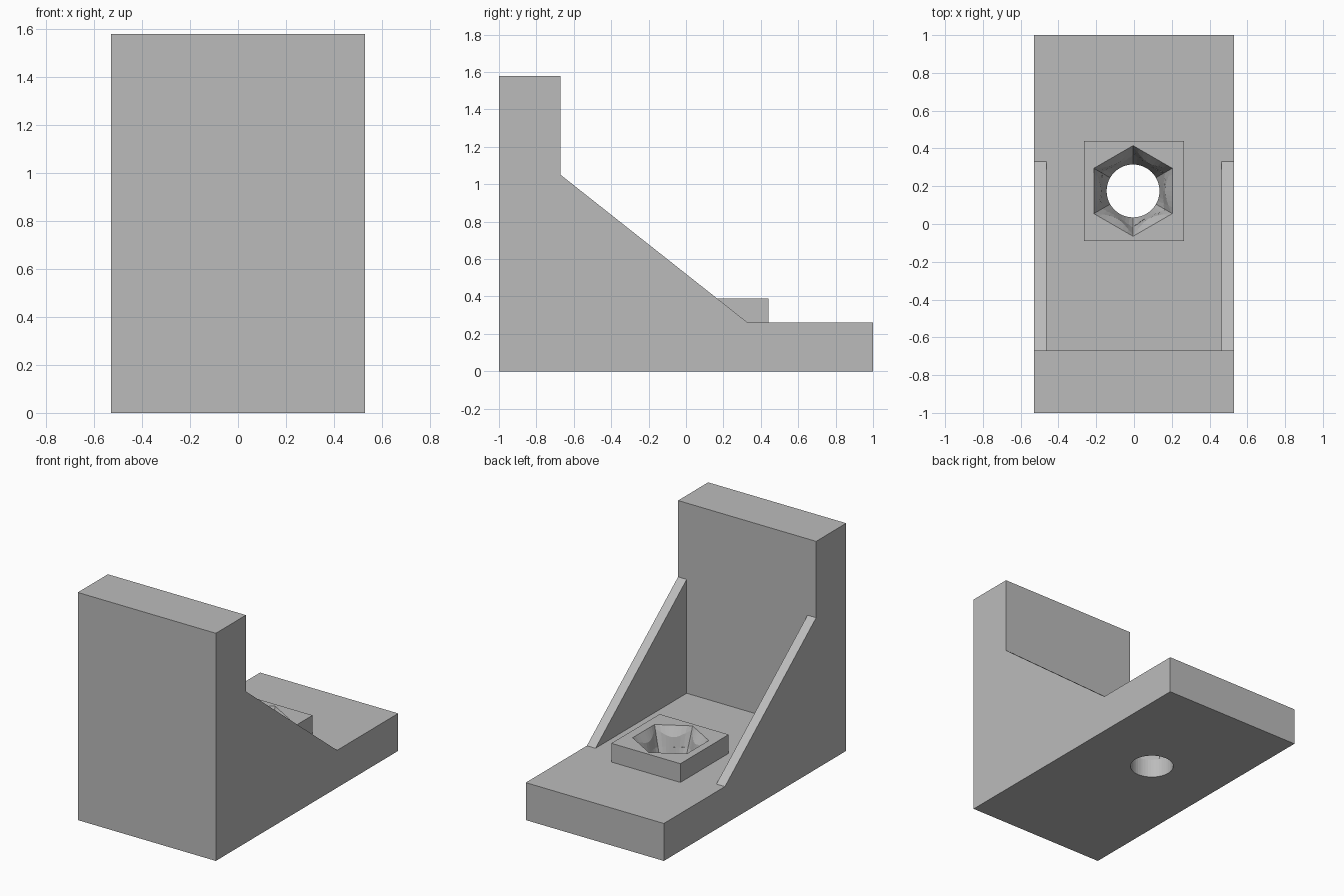
import bpy
import bmesh
from math import cos, sin, pi, radians

cube = bpy.data.objects.get("Cube")
if cube:
    bpy.data.objects.remove(cube, do_unlink=True)

grey = bpy.data.materials.new("plain grey")
grey.use_nodes = True
colour = (0.5, 0.5, 0.5, 1)
grey.diffuse_color = colour
grey.node_tree.nodes["Principled BSDF"].inputs["Base Color"].default_value = colour

HALF = 0.53       # half width of the bracket
RIB = 0.066       # rib thickness
FLOOR = 0.26      # base thickness
BOSS_TOP = 0.39
WALL_Y = -0.67    # inner face of the upright
HOLE_X, HOLE_Y = -0.005, 0.175
SEGMENTS = 48


def make_object(name, rings):
    """Loft closed rings of points into a capped solid."""
    bm = bmesh.new()
    loops = [[bm.verts.new(p) for p in ring] for ring in rings]
    n = len(loops[0])
    for a, b in zip(loops, loops[1:]):
        for i in range(n):
            j = (i + 1) % n
            bm.faces.new((a[i], a[j], b[j], b[i]))
    bm.faces.new(loops[0][::-1])
    bm.faces.new(loops[-1])
    bmesh.ops.recalc_face_normals(bm, faces=bm.faces[:])
    mesh = bpy.data.meshes.new(name)
    bm.to_mesh(mesh)
    bm.free()
    mesh.materials.append(grey)
    obj = bpy.data.objects.new(name, mesh)
    bpy.context.collection.objects.link(obj)
    return obj


def side_profile(name, profile, x0, x1):
    """Extrude a (y, z) outline across the width."""
    return make_object(name, [[(x, y, z) for y, z in profile] for x in (x0, x1)])


def pocket_ring(shape):
    """Ring around the hole axis; shape gives (radius, z) from angle and corner factor."""
    points = []
    for i in range(SEGMENTS):
        angle = pi / 2 + 2 * pi * i / SEGMENTS
        off = (i % (SEGMENTS // 6)) * 2 * pi / SEGMENTS - pi / 6
        r, z = shape(off)
        points.append((HOLE_X + r * cos(angle), HOLE_Y + r * sin(angle), z))
    return points


def hexagon(off, radius=0.24):
    return radius * cos(pi / 6) / cos(off)


def scallop(off):
    bow = 1 - (off / (pi / 6)) ** 2
    return hexagon(off, 0.232) - 0.033 * bow, 0.365 - 0.04 * bow


# L-shaped body
body = side_profile("bracket_body", [(-1, 0), (1, 0), (1, FLOOR), (WALL_Y, FLOOR),
                                     (WALL_Y, 1.58), (-1, 1.58)], -HALF, HALF)

# Side ribs
for name, x in (("left_rib", HALF - RIB), ("right_rib", -HALF)):
    side_profile(name, [(WALL_Y, FLOOR), (0.33, FLOOR), (WALL_Y, 1.05)], x, x + RIB)

# Square boss around the pocket
boss = side_profile("nut_boss", [(-0.09, FLOOR), (0.44, FLOOR), (0.44, BOSS_TOP),
                                 (-0.09, BOSS_TOP)], -0.265, 0.265)

# Hexagonal pocket narrowing to a round through hole
cutter = make_object("pocket_cutter", [
    pocket_ring(lambda o: (0.14, -0.1)),
    pocket_ring(lambda o: (0.14, 0.13)),
    pocket_ring(scallop),
    pocket_ring(lambda o: (hexagon(o), BOSS_TOP)),
    pocket_ring(lambda o: (hexagon(o), BOSS_TOP + 0.1)),
])
cutter.hide_render = True
cutter.hide_viewport = True

for part in (body, boss):
    cut = part.modifiers.new("pocket", "BOOLEAN")
    cut.operation = "DIFFERENCE"
    cut.solver = "EXACT"
    cut.object = cutter
